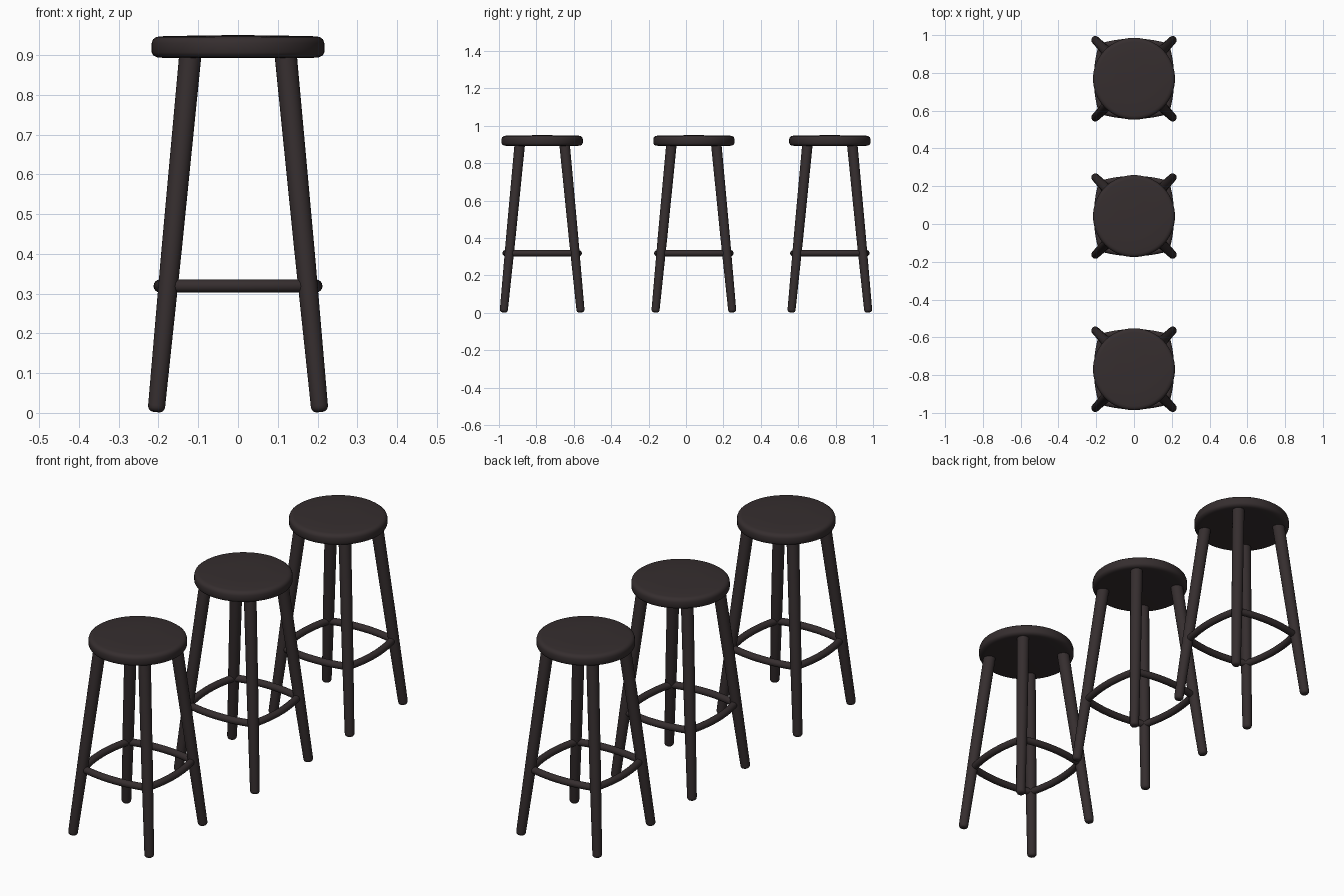
import bpy, bmesh, math
from mathutils import Vector

if "Cube" in bpy.data.objects:
    bpy.data.objects.remove(bpy.data.objects["Cube"])

wood = bpy.data.materials.new("dark brown wood")
wood.diffuse_color = (0.036, 0.027, 0.028, 1)
wood.use_nodes = True
wood.node_tree.nodes["Principled BSDF"].inputs["Base Color"].default_value = wood.diffuse_color


def finish(name, bm, loc):
    bmesh.ops.recalc_face_normals(bm, faces=bm.faces)
    me = bpy.data.meshes.new(name)
    bm.to_mesh(me)
    bm.free()
    me.materials.append(wood)
    ob = bpy.data.objects.new(name, me)
    bpy.context.collection.objects.link(ob)
    ob.location = loc
    bpy.ops.object.select_all(action='DESELECT')
    ob.select_set(True)
    bpy.context.view_layer.objects.active = ob
    bpy.ops.object.shade_smooth_by_angle(angle=math.radians(40))
    return ob


def skin(rings):
    """Bridge a list of point rings and cap both ends."""
    bm = bmesh.new()
    loops = [[bm.verts.new(p) for p in r] for r in rings]
    n = len(loops[0])
    for a, b in zip(loops, loops[1:]):
        for i in range(n):
            j = (i + 1) % n
            bm.faces.new((a[i], a[j], b[j], b[i]))
    bm.faces.new(loops[0])
    bm.faces.new(loops[-1])
    return bm


def ring(centre, axis, r, n):
    u = axis.orthogonal().normalized()
    v = axis.cross(u).normalized()
    return [centre + r * (math.cos(2 * math.pi * k / n) * u +
                          math.sin(2 * math.pi * k / n) * v) for k in range(n)]


def seat(y):
    # Round slab with softened rims and a very slight crown
    profile = [(0.190, 0.893), (0.203, 0.894), (0.213, 0.899), (0.217, 0.907),
               (0.217, 0.930), (0.214, 0.939), (0.206, 0.945), (0.195, 0.947),
               (0.10, 0.949), (0.01, 0.950)]
    finish("seat", skin([ring(Vector((0, 0, z)), Vector((0, 0, 1)), r, 64)
                         for r, z in profile]), (0, y, 0))


def leg(name, y, sx, sy):
    # Splayed, tapered leg with a rounded foot
    foot = Vector((sx * 0.206, sy * 0.206, 0.003))
    top = Vector((sx * 0.119, sy * 0.119, 0.91))
    axis = (top - foot).normalized()
    stations = [(0, 0.012), (0.003, 0.017), (0.009, 0.0205), (0.016, 0.0215),
                (0.45, 0.0255), (1, 0.028)]
    rings = [ring(foot.lerp(top, t), axis, r, 24) for t, r in stations]
    finish(name, skin(rings), (0, y, 0))


def rung(name, y, turn):
    # Gently bowed footrest bar between two neighbouring legs
    half, bow, z = 0.172, 0.024, 0.319
    R = (half ** 2 + bow ** 2) / (2 * bow)
    a_max = math.asin(half / R)
    rings = []
    for i in range(17):
        a = a_max * (i / 8 - 1) + turn
        hub = (half + bow - R) * Vector((math.cos(turn), math.sin(turn), 0))
        d = Vector((math.cos(a), math.sin(a), 0))
        c = hub + R * d + Vector((0, 0, z))
        up = Vector((0, 0, 1))
        rings.append([c + 0.0165 * (math.cos(k * math.pi / 8) * d +
                                    math.sin(k * math.pi / 8) * up)
                      for k in range(16)])
    finish(name, skin(rings), (0, y, 0))


# Three matching stools in a row
for y in (-0.769, 0.042, 0.769):
    seat(y)
    for sx, side in ((-1, "left"), (1, "right")):
        for sy, end in ((-1, "front"), (1, "back")):
            leg(f"{end}_{side}_leg", y, sx, sy)
    for k, side in enumerate(("right", "back", "left", "front")):
        rung(f"{side}_footrest", y, k * math.pi / 2)
